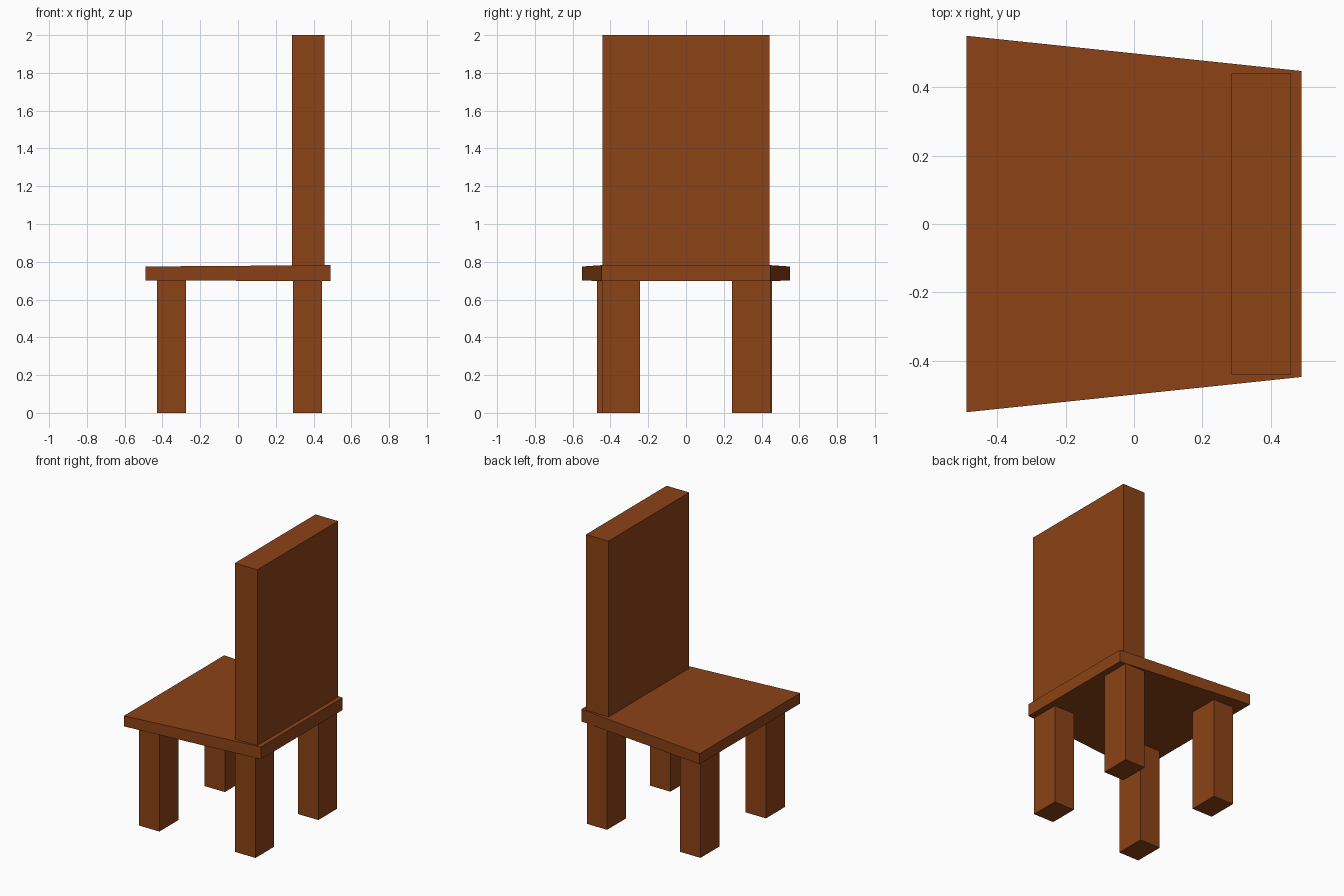
import bpy, bmesh

if "Cube" in bpy.data.objects:
    bpy.data.objects.remove(bpy.data.objects["Cube"])

wood = bpy.data.materials.new("brown_wood")
wood.diffuse_color = (0.26, 0.055, 0.008, 1)
wood.use_nodes = True
wood.node_tree.nodes["Principled BSDF"].inputs["Base Color"].default_value = wood.diffuse_color


def box(name, x, y, z):
    """Box from (min, max) ranges on each axis."""
    bm = bmesh.new()
    bmesh.ops.create_cube(bm, size=1)
    for v in bm.verts:
        v.co = [r[int(c > 0)] for r, c in zip((x, y, z), v.co)]
    mesh = bpy.data.meshes.new(name)
    bm.to_mesh(mesh)
    bm.free()
    mesh.materials.append(wood)
    obj = bpy.data.objects.new(name, mesh)
    bpy.context.collection.objects.link(obj)
    return obj


# Seat: slab narrowing, and very slightly thickening, toward the backrest
seat = box("seat", (-0.49, 0.49), (-0.55, 0.55), (0.702, 0.775))
for v in seat.data.vertices:
    if v.co.x > 0:
        v.co.y *= 0.447 / 0.55
        v.co.z = 0.782 if v.co.z > 0.74 else 0.697

# Backrest: tall thick panel
box("backrest", (0.285, 0.458), (-0.442, 0.442), (0.775, 2.0))

# Legs: four posts, the pairs set slightly differently
legs = {
    "front_leg_right": ((-0.43, -0.274), (-0.47, -0.262)),
    "front_leg_left": ((-0.43, -0.274), (0.247, 0.455)),
    "back_leg_right": ((0.29, 0.446), (-0.445, -0.243)),
    "back_leg_left": ((0.29, 0.446), (0.243, 0.45)),
}
for name, (x, y) in legs.items():
    box(name, x, y, (0, 0.705))
